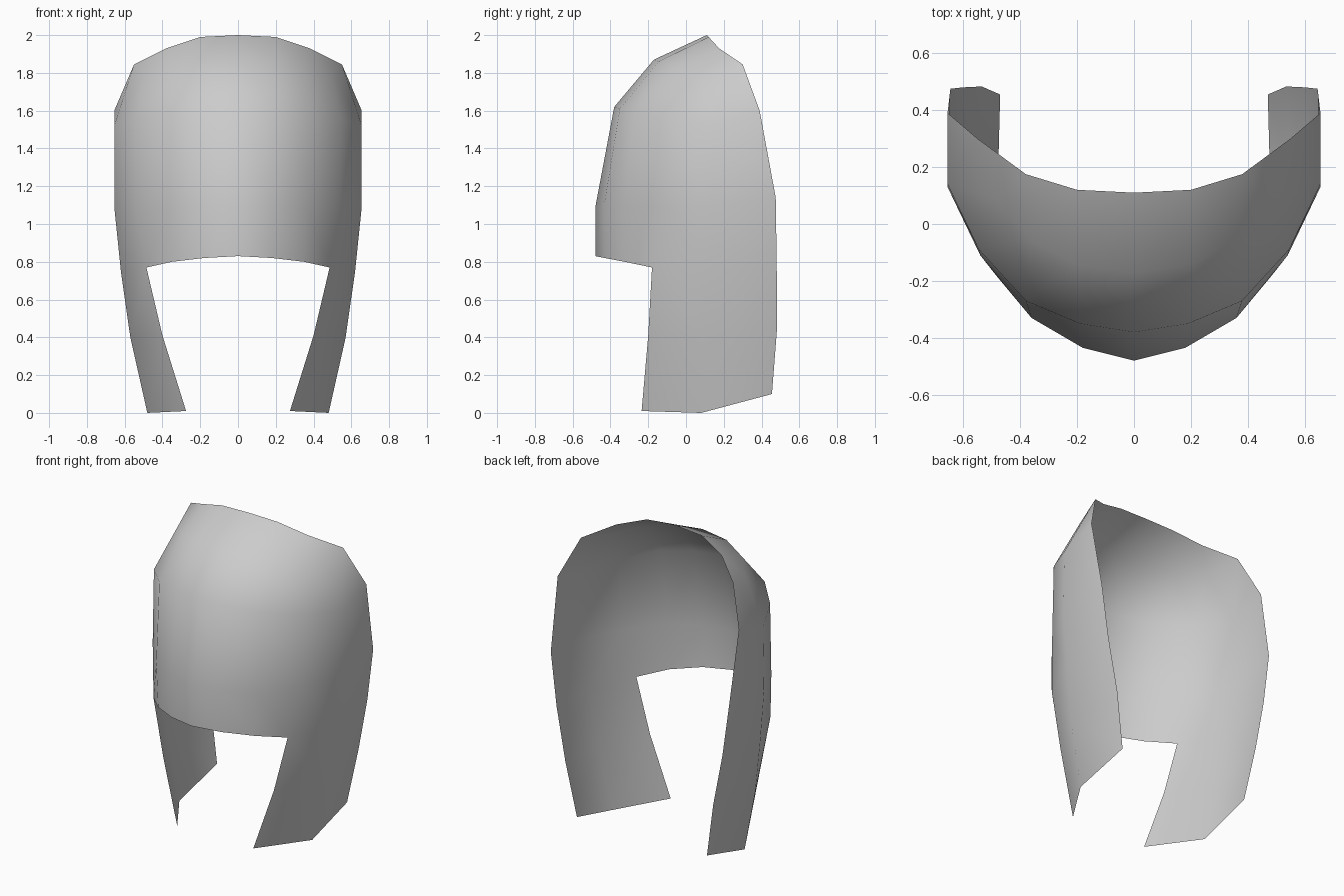
import bpy
import bmesh

if "Cube" in bpy.data.objects:
    bpy.data.objects.remove(bpy.data.objects["Cube"])

# Half shell: rows run from the top rim down, columns from the centre front to the back edge
CORNER = (.55, .30, 1.845)
ROWS = [
    [(0, .11, 2.0), (.2, .12, 1.99), (.38, .175, 1.93), CORNER, CORNER, CORNER],
    [(0, -.17, 1.87), (.19, -.145, 1.86), (.36, -.06, 1.83), (.49, .09, 1.80), CORNER, CORNER],
    [(0, -.38, 1.62), (.19, -.35, 1.61), (.38, -.27, 1.59), (.545, -.09, 1.56),
     (.655, .14, 1.52), (.655, .39, 1.6)],
    [(0, -.48, 1.09), (.18, -.435, 1.09), (.36, -.33, 1.09), (.54, -.11, 1.09),
     (.655, .13, 1.09), (.645, .475, 1.14)],
    [(0, -.48, .83), (.18, -.43, .82), (.35, -.325, .80), (.485, -.18, .77),
     (.62, .12, .75), (.60, .48, .80)],
    # cheek guards only carry the last three columns
    [None, None, None, (.40, -.20, .41), (.57, .10, .40), (.535, .483, .46)],
    [None, None, None, (.275, -.235, .01), (.48, .08, 0), (.47, .455, .10)],
]

bm = bmesh.new()
verts = {}


def vert(p):
    """Return one shared vertex per position."""
    if p not in verts:
        verts[p] = bm.verts.new(p)
    return verts[p]


for upper, lower in zip(ROWS, ROWS[1:]):
    for c in range(5):
        corners = [upper[c], lower[c], lower[c + 1], upper[c + 1]]
        if None in corners:
            continue
        unique = list(dict.fromkeys(corners))  # collapsed corners become triangles
        if len(unique) > 2:
            bm.faces.new([vert(p) for p in unique])

mesh = bpy.data.meshes.new("helmet_shell")
bm.to_mesh(mesh)
bm.free()
shell = bpy.data.objects.new("helmet_shell", mesh)
bpy.context.collection.objects.link(shell)

# Mirror to the other side
mirror = shell.modifiers.new("mirror", 'MIRROR')
mirror.use_axis[0] = True
mirror.use_clip = True
mirror.merge_threshold = 0.001

# Plain grey
grey = bpy.data.materials.new("light_grey")
grey.diffuse_color = (.6, .6, .6, 1)
grey.use_nodes = True
grey.node_tree.nodes["Principled BSDF"].inputs["Base Color"].default_value = grey.diffuse_color
mesh.materials.append(grey)

# Smooth shell
for poly in mesh.polygons:
    poly.use_smooth = True
